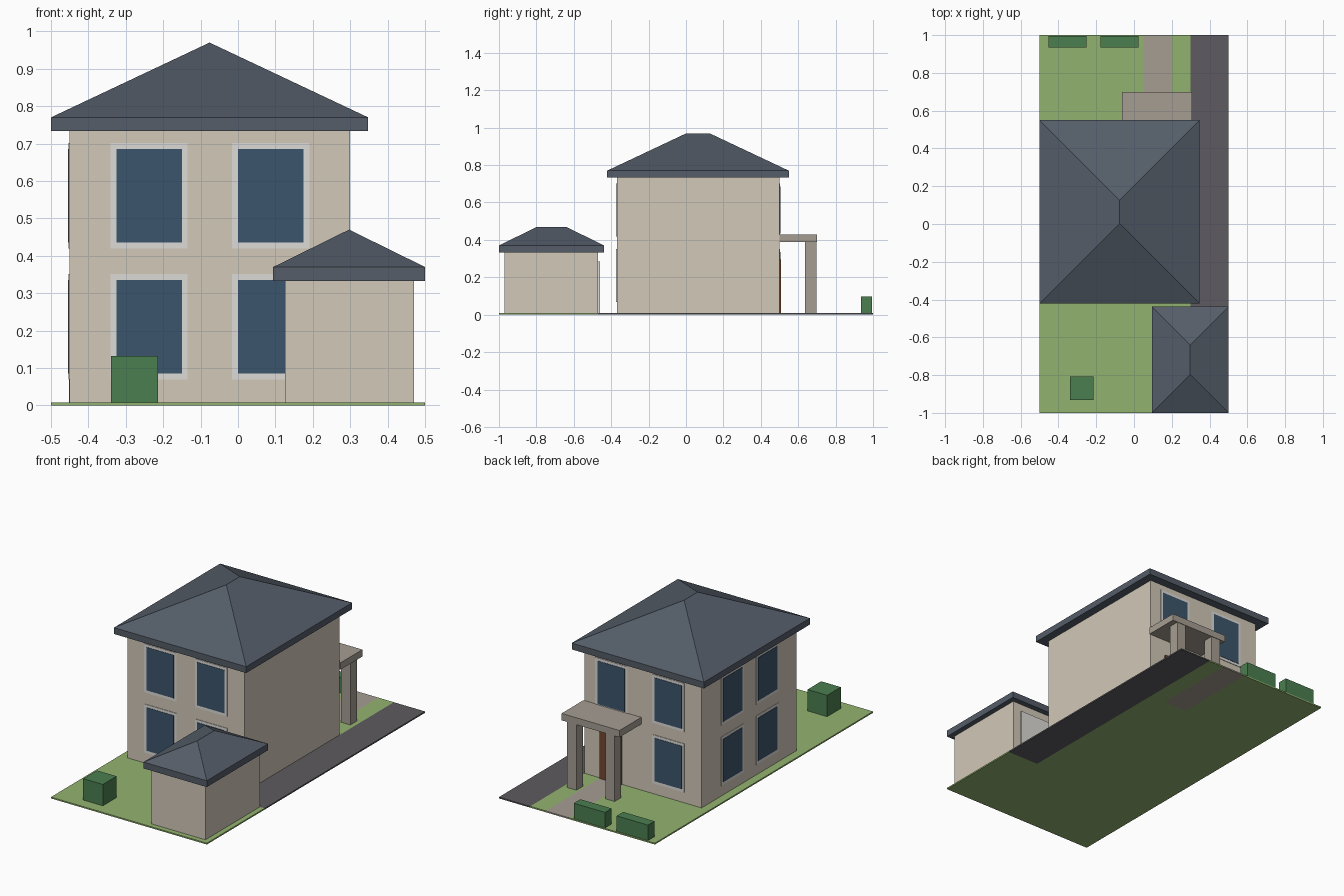
import bpy, bmesh

if "Cube" in bpy.data.objects:
    bpy.data.objects.remove(bpy.data.objects["Cube"])

G = 0.008  # ground thickness


def material(name, r, g, b):
    m = bpy.data.materials.new(name)
    m.diffuse_color = (r, g, b, 1)
    m.use_nodes = True
    m.node_tree.nodes["Principled BSDF"].inputs["Base Color"].default_value = m.diffuse_color
    return m


WALL = material("wall", 0.64, 0.58, 0.48)
ROOF = material("roof", 0.09, 0.11, 0.14)
GLASS = material("glass", 0.045, 0.09, 0.15)
TRIM = material("trim", 0.72, 0.71, 0.68)
GRASS = material("grass", 0.29, 0.45, 0.16)
ASPHALT = material("asphalt", 0.11, 0.105, 0.115)
STONE = material("stone", 0.38, 0.34, 0.29)
WOOD = material("wood", 0.17, 0.065, 0.03)
HEDGE = material("hedge", 0.07, 0.21, 0.08)


def finish(name, bm, mat):
    bmesh.ops.recalc_face_normals(bm, faces=bm.faces[:])
    me = bpy.data.meshes.new(name)
    bm.to_mesh(me)
    bm.free()
    me.materials.append(mat)
    ob = bpy.data.objects.new(name, me)
    bpy.context.collection.objects.link(ob)
    return ob


def prism(name, outline, z0, z1, mat):
    bm = bmesh.new()
    face = bm.faces.new([bm.verts.new((x, y, z0)) for x, y in outline])
    ext = bmesh.ops.extrude_face_region(bm, geom=[face], use_keep_orig=True)
    for v in ext["geom"]:
        if isinstance(v, bmesh.types.BMVert):
            v.co.z = z1
    return finish(name, bm, mat)


def box(name, x0, x1, y0, y1, z0, z1, mat):
    return prism(name, [(x0, y0), (x1, y0), (x1, y1), (x0, y1)], z0, z1, mat)


def hip_roof(name, x0, x1, y0, y1, z_low, z_eave, z_ridge):
    # vertical fascia, flat soffit and four 45-degree hips meeting at a ridge
    bm = bmesh.new()
    corners = [(x0, y0), (x1, y0), (x1, y1), (x0, y1)]
    low = [bm.verts.new((x, y, z_low)) for x, y in corners]
    eave = [bm.verts.new((x, y, z_eave)) for x, y in corners]
    xc, half = (x0 + x1) / 2, (x1 - x0) / 2
    a = bm.verts.new((xc, y0 + half, z_ridge))
    b = bm.verts.new((xc, y1 - half, z_ridge))
    bm.faces.new(low)
    for i in range(4):
        j = (i + 1) % 4
        bm.faces.new((low[i], low[j], eave[j], eave[i]))
    bm.faces.new((eave[0], eave[1], a))
    bm.faces.new((eave[1], eave[2], b, a))
    bm.faces.new((eave[2], eave[3], b))
    bm.faces.new((eave[3], eave[0], a, b))
    return finish(name, bm, ROOF)


def window(name, side, c, zc):
    # pale frame with the pane standing slightly proud of it
    for part, hw, hh, d, mat in (("frame", 0.103, 0.141, 0.003, TRIM),
                                 ("pane", 0.0875, 0.125, 0.005, GLASS)):
        z = (zc - hh, zc + hh)
        if side == "left":
            box(f"{name}_{part}", -0.45 - d, -0.45, c - hw, c + hw, *z, mat)
        else:
            y = (-0.37 - d, -0.37) if side == "front" else (0.5, 0.5 + d)
            box(f"{name}_{part}", c - hw, c + hw, *y, *z, mat)


# Plot: lawn with notches for driveway and path
prism("lawn", [(-.5, -1), (.5, -1), (.5, -.47), (.3, -.47), (.3, 1), (.2, 1),
               (.2, .5), (.05, .5), (.05, 1), (-.5, 1)], 0, G, GRASS)
box("driveway", 0.3, 0.5, -0.47, 1, 0, G, ASPHALT)
box("path", 0.05, 0.2, 0.5, 1, 0, G, STONE)

# House
box("house_walls", -0.45, 0.3, -0.37, 0.5, G, 0.735, WALL)
hip_roof("house_roof", -0.5, 0.348, -0.422, 0.55, 0.733, 0.77, 0.97)

# Windows on two floors; the door takes one ground floor place at the back
for floor, zc in (("lower", 0.21), ("upper", 0.56)):
    for side, centres in (("front", (-0.2375, 0.0875)),
                          ("back", (-0.2375, 0.1275)),
                          ("left", (-0.1, 0.22))):
        for i, c in enumerate(centres):
            if (side, floor, i) != ("back", "lower", 1):
                window(f"{side}_{floor}_window_{i + 1}", side, c, zc)

# Entrance and porch
box("entrance_door", 0.06, 0.2, 0.5, 0.508, G, 0.295, WOOD)
box("porch_roof", -0.063, 0.308, 0.5, 0.7, 0.39, 0.43, STONE)
for side, x in (("left", -0.03), ("right", 0.215)):
    box(f"porch_column_{side}", x, x + 0.06, 0.637, 0.697, G, 0.39, STONE)

# Garage
box("garage_walls", 0.125, 0.47, -0.97, -0.47, G, 0.335, WALL)
hip_roof("garage_roof", 0.094, 0.5, -1, -0.438, 0.333, 0.37, 0.47)
box("garage_door", 0.175, 0.42, -0.47, -0.459, G, 0.285, TRIM)

# Hedges
box("hedge_1", -0.452, -0.252, 0.935, 0.995, G, 0.098, HEDGE)
box("hedge_2", -0.177, 0.023, 0.935, 0.995, G, 0.098, HEDGE)
box("bush", -0.34, -0.214, -0.933, -0.808, G, 0.132, HEDGE)
